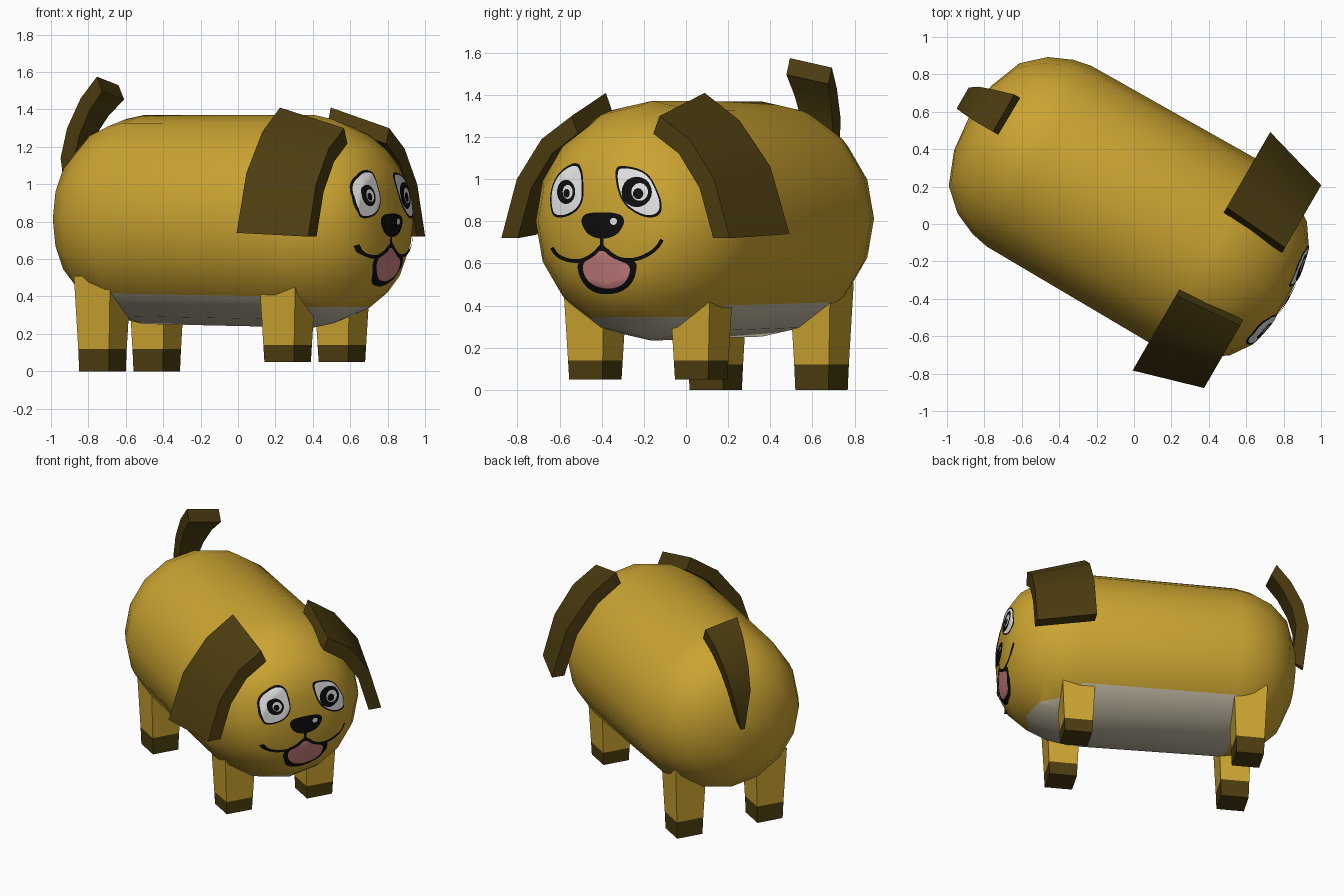
import bpy, bmesh, math
from mathutils import Vector
from mathutils.bvhtree import BVHTree

if "Cube" in bpy.data.objects:
    bpy.data.objects.remove(bpy.data.objects["Cube"])

YAW = math.radians(-30)
FWD = Vector((math.cos(YAW), math.sin(YAW), 0))
LEFT = Vector((-math.sin(YAW), math.cos(YAW), 0))
MID = 0.06                                   # sideways position of the dog's centre line


def P(s, lat, z):
    """Dog space (forward, left of centre line, up) to world."""
    return FWD * s + LEFT * (MID + lat) + Vector((0, 0, z))


def material(name, rgb):
    m = bpy.data.materials.new(name)
    m.diffuse_color = (*rgb, 1)
    m.use_nodes = True
    m.node_tree.nodes["Principled BSDF"].inputs["Base Color"].default_value = m.diffuse_color
    return m


GOLD = material("golden fur", (0.60, 0.37, 0.031))
BROWN = material("dark brown fur", (0.072, 0.046, 0.005))
CREAM = material("cream belly", (0.60, 0.54, 0.41))
WHITE = material("eye white", (0.80, 0.80, 0.80))
BLACK = material("black", (0.004, 0.004, 0.004))
PINK = material("pink tongue", (0.60, 0.22, 0.22))


def finish(name, bm, mats, smooth=None):
    me = bpy.data.meshes.new(name)
    bm.to_mesh(me)
    ob = bpy.data.objects.new(name, me)
    bpy.context.collection.objects.link(ob)
    for m in mats:
        me.materials.append(m)
    if smooth:
        bpy.ops.object.select_all(action='DESELECT')
        ob.select_set(True)
        bpy.context.view_layer.objects.active = ob
        bpy.ops.object.shade_smooth_by_angle(angle=math.radians(smooth))
    return ob


def loft(rings):
    """Skin a list of equal-length closed rings and cap both ends."""
    bm = bmesh.new()
    vs = [[bm.verts.new(p) for p in r] for r in rings]
    n = len(vs[0])
    for a, b in zip(vs, vs[1:]):
        for i in range(n):
            bm.faces.new((a[i], a[(i + 1) % n], b[(i + 1) % n], b[i]))
    bm.faces.new(vs[0])
    bm.faces.new(vs[-1])
    bmesh.ops.recalc_face_normals(bm, faces=bm.faces)
    return bm


# Body: a 16-sided capsule with flattened ends along the forward axis
N, BACK_S, FRONT_S = 16, -0.62, 0.43
profile = [(-1.05, 0.005), (-1.03, 0.20), (-0.96, 0.378), (-0.845, 0.483), (-0.72, 0.538), (BACK_S, 0.558),
           (FRONT_S, 0.569), (0.55, 0.546), (0.665, 0.50), (0.795, 0.412), (0.872, 0.30), (0.90, 0.17), (0.912, 0.005)]


def body_ring(s, r):
    z = 0.806 - 0.008 * s
    return [P(s, r * math.sin(k * math.tau / N), z - r * math.cos(k * math.tau / N)) for k in range(N)]


body = loft([body_ring(s, r) for s, r in profile])
front = [f for f in body.faces if f.calc_center_median().dot(FWD) > FRONT_S]
geom = list({e for f in front for e in f.edges} | {v for f in front for v in f.verts}) + front
bmesh.ops.bisect_plane(body, geom=geom, plane_co=(0, 0, 0.345), plane_no=(0, 0, 1))
for f in body.faces:                          # cream belly and lower chest
    c = f.calc_center_median()
    s, lat = c.dot(FWD), c.dot(LEFT) - MID
    if BACK_S < s < FRONT_S:
        f.material_index = int(abs(lat) < 0.8 - c.z)
    elif s > FRONT_S:
        f.material_index = int(c.z < 0.345)
tree = BVHTree.FromBMesh(body)
finish("body", body, [GOLD, CREAM], 60)

# Legs: tapered square posts with dark paws
for end, s, base, paw in (("front", 0.445, 0.05, 0.09), ("back", -0.698, 0.0, 0.12)):
    for side, lat in (("left", 0.28), ("right", -0.30)):
        rings = []
        for z, w in ((base, 0.091), (base + paw, 0.095), (0.51, 0.112)):
            rings.append([P(s + i * w, lat + j * w, z) for i, j in ((-1, -1), (1, -1), (1, 1), (-1, 1))])
        leg = loft(rings)
        for f in leg.faces:
            f.material_index = int(f.calc_center_median().z < base + paw)
        finish(f"{end}_{side}_leg", leg, [GOLD, BROWN])


# Ears and tail: bent slabs, thickened towards a centre point
def slab(name, edge_a, edge_b, centre, thick):
    rings = []
    for a, b in zip(edge_a, edge_b):
        a, b = Vector(a), Vector(b)
        ia, ib = (p + thick * centre(p).normalized() for p in (a, b))
        rings.append([P(*p) for p in (a, b, ib, ia)])
    finish(name, loft(rings), [BROWN], 30)


rear_edge = [(0.265, 1.41), (0.455, 1.28), (0.625, 1.06), (0.73, 0.74)]
fore_edge = [(0.235, 1.30), (0.40, 1.19), (0.535, 1.0), (0.62, 0.72)]
for side, m, out in (("left", 1, 0.0), ("right", -1, 0.012)):
    slab(f"{side}_ear", [(0.385, m * (d + out), z) for d, z in rear_edge],
         [(0.763, m * (d + out), z) for d, z in fore_edge],
         lambda p: Vector((0, -p.y, 0.72 - p.z)), 0.09)

tail = [(-0.90, 1.575, 1.53, -0.01, 0.22), (-1.0, 1.46, 1.43, -0.01, 0.19), (-1.087, 1.30, 1.29, -0.005, 0.16),
        (-1.13, 1.14, 1.14, 0.0, 0.13), (-1.105, 0.86, 0.86, 0.03, 0.06)]
slab("tail", [(s, a, z) for s, z, _, a, _ in tail], [(s, b, z) for s, _, z, _, b in tail],
     lambda p: Vector((-0.7 - p.x, 0, 1.1 - p.z)), 0.085)


# Face: thin painted plates projected onto the head from the right side view
HEAD = P(0.3, 0, 0.80)


def rounded(pts, closed=True):
    for _ in range(2):
        pairs = list(zip(pts, pts[1:] + pts[:1])) if closed else list(zip(pts, pts[1:]))
        cut = []
        for (a, b), (c, d) in pairs:
            cut += [(a * .75 + c * .25, b * .75 + d * .25), (a * .25 + c * .75, b * .25 + d * .75)]
        pts = cut if closed else [pts[0]] + cut + [pts[-1]]
    return pts


def plate(name, pts, mat, layer):
    bm = bmesh.new()
    bm.faces.new([bm.verts.new((0, (u - 686) / 211, (390 - v) / 210)) for u, v in pts])
    bmesh.ops.triangulate(bm, faces=bm.faces)
    for axis in (1, 2):                       # cut into a fine grid so it can bend
        lo, hi = min(v.co[axis] for v in bm.verts), max(v.co[axis] for v in bm.verts)
        no = Vector((0, axis == 1, axis == 2))
        for k in range(math.ceil(lo / 0.015), math.floor(hi / 0.015) + 1):
            bmesh.ops.bisect_plane(bm, geom=bm.verts[:] + bm.edges[:] + bm.faces[:],
                                   plane_co=no * (k * 0.015), plane_no=no)
    for v in bm.verts:
        hit = tree.ray_cast(Vector((3, v.co.y, v.co.z)), Vector((-1, 0, 0)))[0]
        if hit:
            v.co = hit + (hit - HEAD).normalized() * (0.0015 + 0.002 * layer)
    for f in bm.faces:
        f.normal_update()
        if f.normal.x < 0:
            f.normal_flip()
    finish(name, bm, [mat], 60)


def grow(pts, g):
    cx, cy = (sum(p[i] for p in pts) / len(pts) for i in (0, 1))
    return [(cx + (x - cx) * g, cy + (y - cy) * g) for x, y in pts]


def ellipse(cx, cy, rx, ry):
    return [(cx + rx * math.cos(k * math.tau / 20), cy + ry * math.sin(k * math.tau / 20)) for k in range(20)]


def stroke(pts, w):
    pts, a, b = rounded(pts, False), [], []
    for i, (x, y) in enumerate(pts):
        p, q = pts[max(i - 1, 0)], pts[min(i + 1, len(pts) - 1)]
        d = (Vector(q) - Vector(p)).normalized() * w
        a.append((x - d.y, y + d.x))
        b.append((x + d.y, y - d.x))
    return a + b[::-1]


eyes = {
    "right": ([(552, 210), (551, 196), (555, 181), (564, 170), (577, 164), (582, 172), (583, 186), (583, 201),
               (577, 211), (566, 217), (555, 217)], (567, 193, 9, 12)),
    "left": ([(616, 169), (626, 168), (640, 171), (650, 178), (656, 190), (661, 203), (660, 214), (650, 218),
              (637, 214), (625, 205), (618, 190)], (637, 193, 15, 15)),
}
for side, (outline, (cx, cy, rx, ry)) in eyes.items():
    shape = rounded(outline)
    plate(f"{side}_eye_outline", grow(shape, 1.05), BLACK, 1)
    plate(f"{side}_eye_white", grow(shape, 0.95), WHITE, 2)
    plate(f"{side}_pupil", ellipse(cx, cy, rx, ry), BLACK, 3)
    plate(f"{side}_eye_shine", ellipse(cx + rx * .2, cy, rx * .55, ry * .58), WHITE, 3.6)
    plate(f"{side}_pupil_dot", ellipse(cx + rx * .1, cy + ry * .12, rx * .34, ry * .36), BLACK, 4.2)

plate("nose", rounded([(581, 223), (584, 215), (595, 213), (612, 213), (623, 216), (625, 224), (618, 235),
                       (608, 239), (598, 239), (588, 235)]), BLACK, 2)
plate("nose_shine", ellipse(614, 222, 3.5, 3.5), WHITE, 3)
plate("nose_line", stroke([(602, 237), (602, 248)], 1.8), BLACK, 1)
plate("mouth", rounded([(602, 244), (592, 254), (580, 260), (577, 268), (582, 282), (592, 292), (607, 295),
                        (622, 292), (633, 283), (637, 269), (636, 261), (618, 258)]), BLACK, 1)
plate("tongue", rounded([(602, 249), (594, 256), (584, 262), (583, 271), (588, 281), (597, 287), (610, 289),
                         (622, 286), (629, 277), (631, 265), (616, 260)]), PINK, 2)
plate("smile_right", stroke([(553, 248), (558, 256), (570, 261), (583, 261), (594, 255), (602, 246)], 1.8), BLACK, 3)
plate("smile_left", stroke([(602, 246), (611, 255), (622, 260), (636, 260), (650, 254), (658, 247), (662, 240)], 1.8),
      BLACK, 3)
